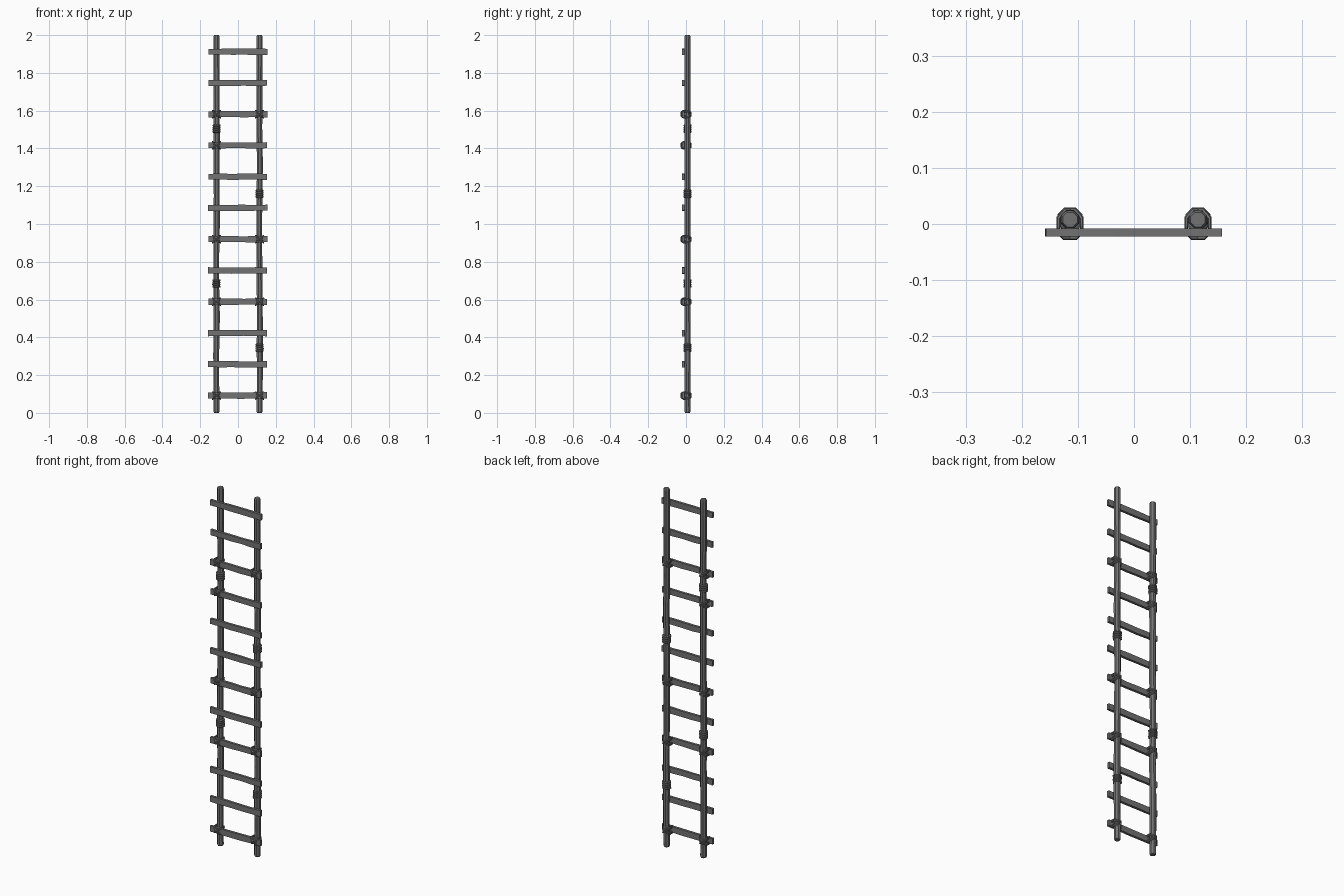
import bpy, bmesh, random
from math import sin, cos, pi
from mathutils import Vector

if "Cube" in bpy.data.objects:
    bpy.data.objects.remove(bpy.data.objects["Cube"])

random.seed(4)
POLE_X, POLE_Y, POLE_R = 0.114, 0.008, 0.0172
RUNG_Z = [0.092 + 0.1655 * i for i in range(12)]

# Dark grey weathered material
DARK = bpy.data.materials.new("dark_grey")
DARK.diffuse_color = (0.17, 0.17, 0.17, 1)
DARK.use_nodes = True
DARK.node_tree.nodes["Principled BSDF"].inputs["Base Color"].default_value = DARK.diffuse_color


def finish(bm, name):
    bmesh.ops.recalc_face_normals(bm, faces=bm.faces)
    me = bpy.data.meshes.new(name)
    bm.to_mesh(me)
    bm.free()
    me.materials.append(DARK)
    ob = bpy.data.objects.new(name, me)
    bpy.context.collection.objects.link(ob)
    return ob


def loft(bm, rings, closed=False):
    """Skin a list of equal-length point rings; cap the ends unless closed."""
    vs = [[bm.verts.new(p) for p in r] for r in rings]
    n = len(vs[0])
    for a, b in zip(vs, vs[1:] + vs[:1] if closed else vs[1:]):
        for i in range(n):
            j = (i + 1) % n
            bm.faces.new((a[i], a[j], b[j], b[i]))
    if not closed:
        bm.faces.new(vs[0])
        bm.faces.new(vs[-1])


def circle(x, y, z, r, n=8):
    return [(x + r * cos(2 * pi * (i + .5) / n), y + r * sin(2 * pi * (i + .5) / n), z)
            for i in range(n)]


# Side poles: slightly uneven, bevelled ends
def pole(side, name):
    bm = bmesh.new()
    x = side * POLE_X
    rings = [circle(x, POLE_Y, 0, 0.014), circle(x, POLE_Y, 0.007, POLE_R)]
    for k in range(1, 12):
        rings.append(circle(x + random.uniform(-.002, .002), POLE_Y,
                            k / 6 + random.uniform(-.02, .02), POLE_R + random.uniform(-.001, .001)))
    rings += [circle(x, POLE_Y, 1.993, POLE_R), circle(x, POLE_Y, 2, 0.014)]
    loft(bm, rings)
    finish(bm, name)


# Rungs: flat planks with slightly wavy edges
def rung(z, name):
    bm = bmesh.new()
    rings = []
    x0, x1 = -0.157 + random.uniform(-.002, .002), 0.155 + random.uniform(-.002, .002)
    for k in range(6):
        x = x0 + (x1 - x0) * k / 5
        lo, hi = (z + s * 0.016 + random.uniform(-.0015, .0015) for s in (-1, 1))
        rings.append([(x, -0.022, lo), (x, -0.008, lo), (x, -0.008, hi), (x, -0.022, hi)])
    loft(bm, rings)
    finish(bm, name)


# Rope bands: stacked coils round a pole
def band(side, z, name):
    bm = bmesh.new()
    h = 0.011
    for k in range(4):
        c = z + (k - 1.5) * h
        x = side * POLE_X + random.uniform(-.001, .001)
        loft(bm, [circle(x, POLE_Y, c - h / 2, 0.019), circle(x, POLE_Y, c - h / 4, 0.0235),
                  circle(x, POLE_Y, c + h / 4, 0.0235), circle(x, POLE_Y, c + h / 2, 0.019)])
    finish(bm, name)


# Cross lashings: diagonal loops hugging pole and rung
OUTLINE = [(-.011, -.0245), (.011, -.0245), (.021, -.014), (.0205, .011),
           (.0085, .0255), (-.0085, .0255), (-.0205, .011), (-.021, -.014)]


def lashing(side, z, name):
    bm = bmesh.new()
    for slope in (-1, 1):
        for off in (-.0035, .0035):
            rings = []
            for x, y in OUTLINE:
                c = Vector((side * POLE_X + x, y, z + slope * x * 0.72 + off))
                out = Vector((x, y - 0.002, 0)).normalized()
                rings.append([c + out * (.004 * cos(a)) + Vector((0, 0, .0045 * sin(a)))
                              for a in (2 * pi * i / 6 for i in range(6))])
            loft(bm, rings, closed=True)
    finish(bm, name)


pole(-1, "left_pole")
pole(1, "right_pole")
for i, z in enumerate(RUNG_Z):
    rung(z, f"rung_{i + 1}")
for i, (s, z) in enumerate([(-1, 1.505), (-1, 0.685), (1, 1.16), (1, 0.345)]):
    band(s, z, f"rope_band_{i + 1}")
for i in (0, 3, 5, 8, 9):
    lashing(-1, RUNG_Z[i], f"left_lashing_{i + 1}")
    if i != 8:
        lashing(1, RUNG_Z[i], f"right_lashing_{i + 1}")
